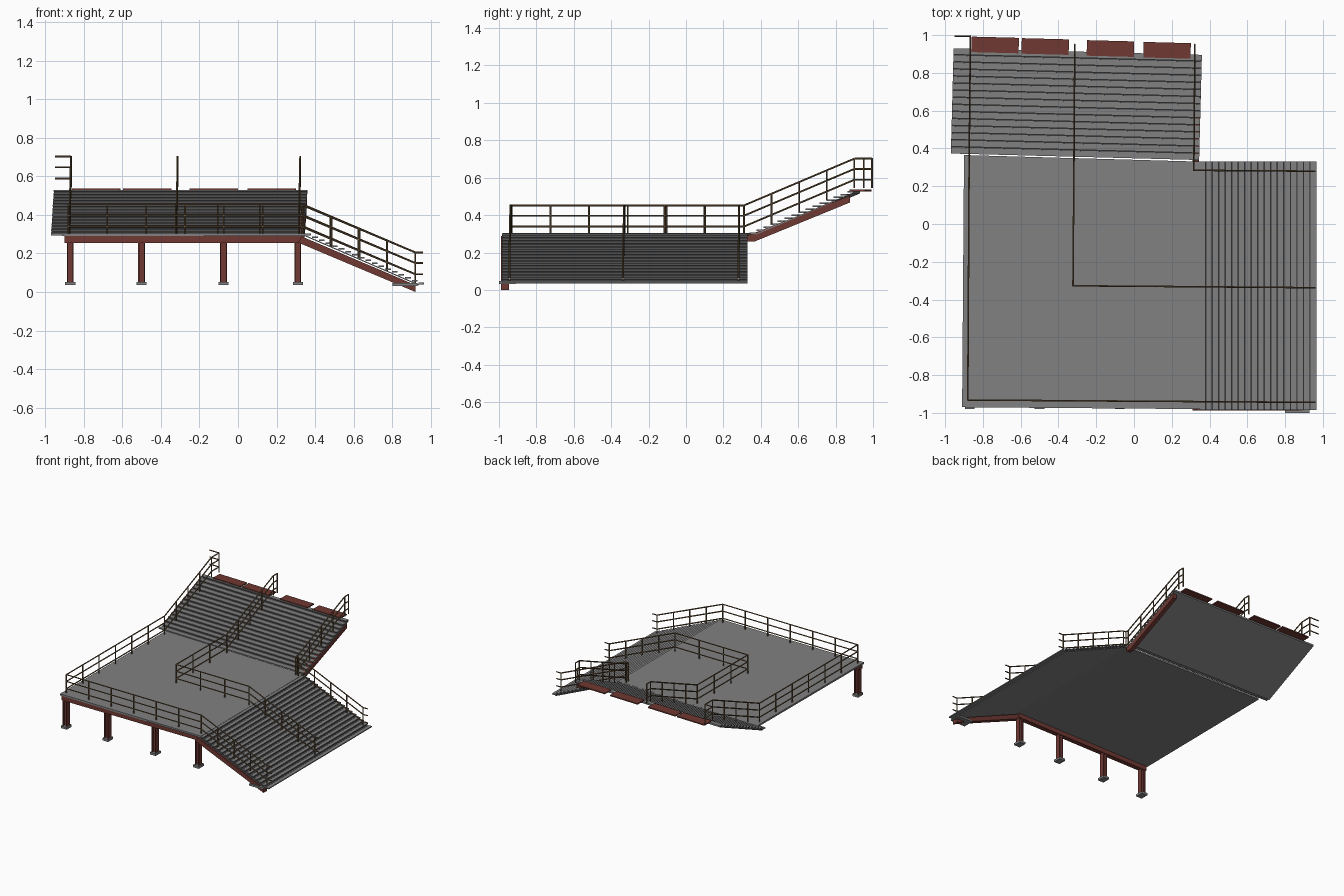
import bpy, bmesh, math
from mathutils import Vector, Matrix

if "Cube" in bpy.data.objects:
    bpy.data.objects.remove(bpy.data.objects["Cube"])


def material(name, rgb):
    m = bpy.data.materials.new(name)
    m.diffuse_color = (*rgb, 1)
    m.use_nodes = True
    m.node_tree.nodes["Principled BSDF"].inputs["Base Color"].default_value = m.diffuse_color
    return m


GREY = material("deck grey", (0.22, 0.22, 0.22))
DARK = material("gap dark grey", (0.06, 0.06, 0.06))
RED = material("steel red", (0.16, 0.04, 0.032))
BROWN = material("rail brown", (0.15, 0.095, 0.045))


def finish(bm, name, mats, matrix=None):
    bmesh.ops.recalc_face_normals(bm, faces=bm.faces)
    me = bpy.data.meshes.new(name)
    bm.to_mesh(me)
    bm.free()
    for m in mats:
        me.materials.append(m)
    ob = bpy.data.objects.new(name, me)
    bpy.context.collection.objects.link(ob)
    if matrix:
        ob.matrix_world = matrix
    return ob


def prism(bm, pts, vec):
    """Extrude a planar polygon along a vector."""
    a = [bm.verts.new(p) for p in pts]
    b = [bm.verts.new(Vector(p) + Vector(vec)) for p in pts]
    n = len(a)
    faces = [bm.faces.new(a), bm.faces.new(b[::-1])]
    for i in range(n):
        faces.append(bm.faces.new((a[i], b[i], b[(i + 1) % n], a[(i + 1) % n])))
    return faces


def box(bm, x0, x1, y0, y1, z0, z1):
    return prism(bm, [(x0, y0, z0), (x1, y0, z0), (x1, y1, z0), (x0, y1, z0)], (0, 0, z1 - z0))


def stairs(name, width, n, run, top, bottom, matrix):
    """Flight descending along local +x, spanning local y 0..width."""
    bm = bmesh.new()
    pitch, rise, t = run / n, (top - bottom) / (n - 1), 0.008
    for i in range(n):
        z = top - rise * i
        box(bm, i * pitch, (i + 1) * pitch - 0.005, 0, width, z - t, z)
    # sloping sheet that closes the gaps between treads
    z0, z1 = top - t, top - t - rise * (n - 1)
    x1 = pitch * (n - 1)
    sheet = prism(bm, [(0, 0, z0), (x1, 0, z1), (x1, 0, z1 - 0.006), (0, 0, z0 - 0.006)], (0, width, 0))
    bmesh.ops.recalc_face_normals(bm, faces=bm.faces)
    for f in sheet:
        f.normal_update()
        f.material_index = 1 if f.normal.z > 0.3 else 0
    return finish(bm, name, [GREY, DARK], matrix)


# platform slab
bm = bmesh.new()
prism(bm, [(-0.91, -0.97, 0.29), (0.355, -0.98, 0.29), (0.355, 0.33, 0.29), (-0.9, 0.365, 0.29)], (0, 0, 0.014))
finish(bm, "platform", [GREY])

# lower flight on the right, upper flight at the back
stairs("right_stairs", 1.315, 18, 0.62, 0.302, 0.048, Matrix.Translation((0.35, -0.985, 0)))
back = Matrix.Translation((-0.955, 0.93, 0)) @ Matrix.Rotation(math.radians(-91.5), 4, 'Z')
stairs("back_stairs", 1.315, 15, 0.562, 0.53, 0.308, back)

# front beam
bm = bmesh.new()
box(bm, -0.9, 0.33, -0.968, -0.93, 0.255, 0.29)
finish(bm, "front_beam", [RED])

# columns of H section and their footings
for i, x in enumerate((-0.87, -0.5, -0.075, 0.31)):
    bm = bmesh.new()
    h, w, f, t = 0.018, 0.02, 0.006, 0.004
    half = [(-h, -w), (-h + f, -w), (-h + f, -t), (h - f, -t), (h - f, -w), (h, -w)]
    pts = half + [(px, -py) for px, py in reversed(half)]
    prism(bm, [(x + a, -0.948 + b, 0.05) for a, b in pts], (0, 0, 0.205))
    finish(bm, f"column_{i + 1}", [RED])
    bm = bmesh.new()
    box(bm, x - 0.026, x + 0.026, -0.98, -0.915, 0.035, 0.053)
    finish(bm, f"footing_{i + 1}", [GREY])

bm = bmesh.new()
box(bm, 0.8, 0.93, -1.0, -0.91, 0.032, 0.047)
finish(bm, "stair_footing", [GREY])

# sloped stringers
bm = bmesh.new()
prism(bm, [(0.31, -0.988, 0.257), (0.92, -0.988, 0.0), (0.92, -0.988, 0.036), (0.33, -0.988, 0.288)], (0, 0.042, 0))
finish(bm, "right_stringer", [RED])
bm = bmesh.new()
prism(bm, [(0.31, 0.325, 0.258), (0.31, 0.365, 0.258), (0.325, 0.878, 0.468), (0.325, 0.878, 0.505), (0.31, 0.325, 0.289)],
      (0.034, 0, 0))
finish(bm, "back_stringer", [RED])

# landing plates at the top of the upper flight
for i, (x0, x1) in enumerate(((-0.86, -0.61), (-0.595, -0.345), (-0.25, 0.0), (0.05, 0.3))):
    bm = bmesh.new()
    w = (x1 - x0) / 2
    box(bm, -w, w, -0.041, 0.041, 0.527, 0.536)
    x = (x0 + x1) / 2
    finish(bm, f"landing_plate_{i + 1}", [RED],
           Matrix.Translation((x, 0.917 - 0.031 * x + 0.008, 0)) @ Matrix.Rotation(math.radians(-1.5), 4, 'Z'))


def tube(bm, a, b, r=0.0048):
    a, b = Vector(a), Vector(b)
    d = b - a
    m = Matrix.Translation((a + b) / 2) @ d.to_track_quat('Z', 'Y').to_matrix().to_4x4()
    bmesh.ops.create_cone(bm, cap_ends=True, segments=6, radius1=r, radius2=r, depth=d.length, matrix=m)


def railing(name, path, spans):
    """path: top rail points; spans: post intervals per segment (0 = none)."""
    bm = bmesh.new()
    pts = [Vector(p) for p in path]
    posts = set()
    for a, b, n in zip(pts, pts[1:], spans):
        for drop in (0, 0.055, 0.113):
            off = Vector((0, 0, drop))
            tube(bm, a - off, b - off)
        for k in range(n + 1 if n else 0):
            posts.add(tuple(round(c, 4) for c in a.lerp(b, k / n)))
    for p in sorted(posts):
        tube(bm, p, (p[0], p[1], p[2] - 0.158))
    finish(bm, name, [BROWN])


H, L, T = 0.452, 0.205, 0.702   # top rail heights: platform, low end, high end
railing("outer_railing",
        [(-0.95, 0.995, T), (-0.866, 0.995, T), (-0.867, 0.9, T), (-0.873, 0.31, H), (-0.88, -0.932, H),
         (0.33, -0.94, H), (0.92, -0.944, L), (0.96, -0.944, L)],
        [0, 1, 4, 6, 6, 4, 0])
railing("middle_railing",
        [(-0.314, 0.95, T), (-0.314, 0.9, T), (-0.318, 0.31, H), (-0.323, -0.327, H),
         (0.33, -0.332, H), (0.92, -0.337, L), (0.96, -0.337, L)],
        [1, 4, 3, 3, 4, 0])
railing("inner_railing",
        [(0.322, 0.95, T), (0.322, 0.9, T), (0.317, 0.31, H), (0.316, 0.285, H),
         (0.34, 0.284, H), (0.92, 0.28, L), (0.96, 0.28, L)],
        [1, 4, 1, 0, 4, 0])
